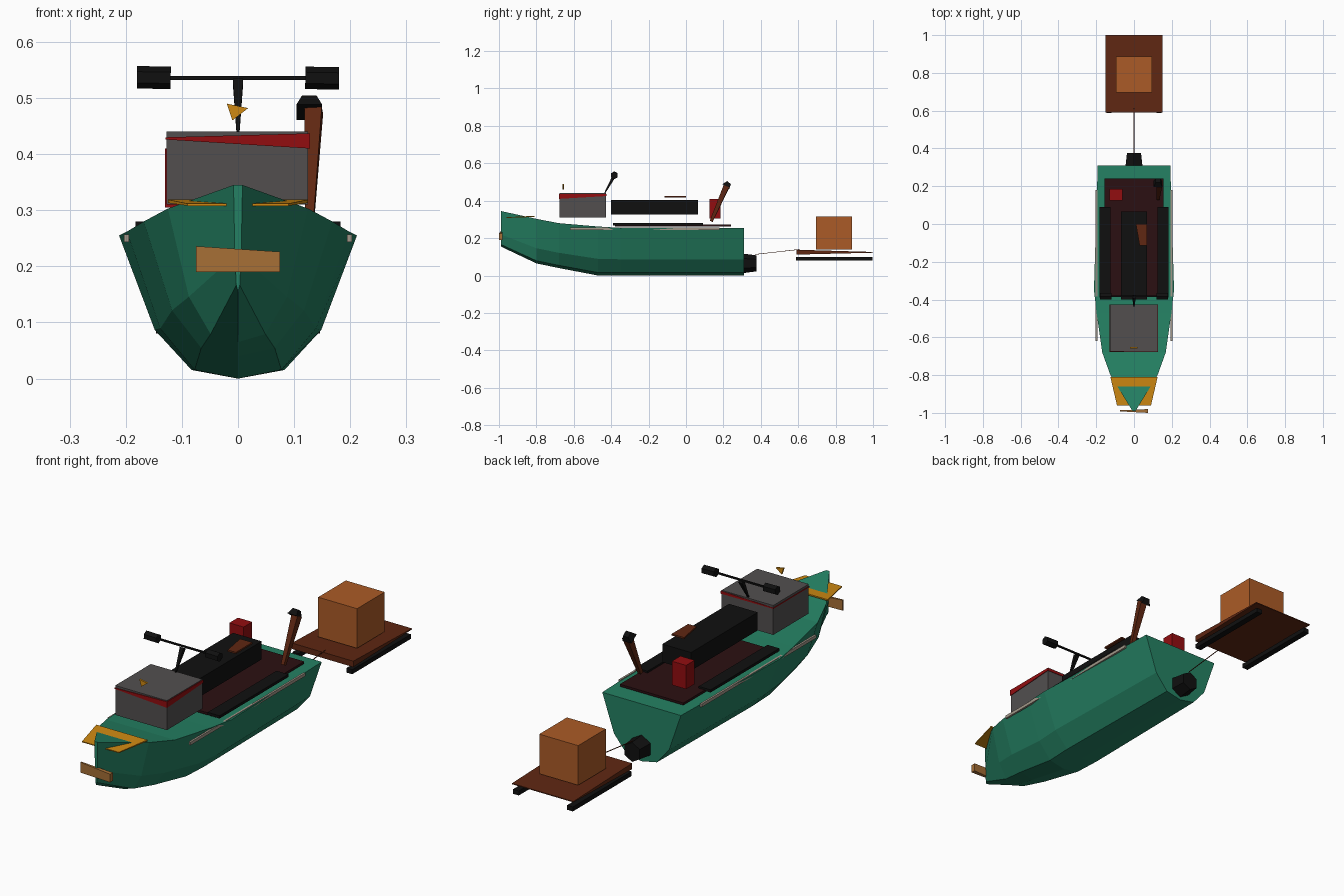
import bpy, bmesh, math
from mathutils import Vector


def mat(name, r, g, b):
    m = bpy.data.materials.new(name)
    m.diffuse_color = (r, g, b, 1)
    return m


GREEN = mat("hull green", 0.018, 0.22, 0.125)
GREY = mat("cabin grey", 0.085, 0.078, 0.078)
RED = mat("red", 0.29, 0.004, 0.005)
DECK = mat("dark maroon", 0.024, 0.005, 0.006)
BROWN = mat("brown", 0.115, 0.02, 0.006)
ORANGE = mat("crate orange", 0.41, 0.105, 0.02)
GOLD = mat("gold", 0.62, 0.25, 0.006)
TAN = mat("tan", 0.38, 0.16, 0.037)
BLACK = mat("black", 0.005, 0.005, 0.005)
BEIGE = mat("beige", 0.36, 0.31, 0.25)


def mesh(name, verts, faces, material):
    me = bpy.data.meshes.new(name)
    me.from_pydata([tuple(v) for v in verts], [], faces)
    me.materials.append(material)
    bm = bmesh.new()
    bm.from_mesh(me)
    bmesh.ops.recalc_face_normals(bm, faces=bm.faces)
    bm.to_mesh(me)
    bm.free()
    ob = bpy.data.objects.new(name, me)
    bpy.context.collection.objects.link(ob)
    return ob


def loft(name, rings, material):
    """Closed rings of equal point count, skinned and capped."""
    n = len(rings[0])
    verts = [p for r in rings for p in r]
    faces = [(i * n + j, i * n + (j + 1) % n, (i + 1) * n + (j + 1) % n, (i + 1) * n + j)
             for i in range(len(rings) - 1) for j in range(n)]
    faces += [tuple(range(n)), tuple(range(len(verts) - n, len(verts)))]
    return mesh(name, verts, faces, material)


def box(name, x, y, z, material):
    ring = lambda h: [(x[0], y[0], h), (x[1], y[0], h), (x[1], y[1], h), (x[0], y[1], h)]
    return loft(name, [ring(z[0]), ring(z[1])], material)


def bar(name, a, b, ra, rb, material, sides=4):
    """Tapered rod between two points."""
    a, b = Vector(a), Vector(b)
    q = (b - a).to_track_quat('Z', 'Y')
    ring = lambda c, r: [c + q @ Vector((r * math.cos(t), r * math.sin(t), 0)) for t in
                         [math.tau * (k + 0.5) / sides for k in range(sides)]]
    return loft(name, [ring(a, ra), ring(b, rb)], material)


# Hull: y, half width, keel height, sheer height
stations = [(-0.99, 0.008, 0.155, 0.345), (-0.8, 0.125, 0.065, 0.303),
            (-0.68, 0.168, 0.04, 0.28), (-0.47, 0.198, 0.0, 0.262),
            (-0.35, 0.212, 0.0, 0.255), (0.31, 0.192, 0.0, 0.253)]
half = [(0.39, 0.06), (0.70, 0.34), (1.0, 1.0)]
section = [(-u, v) for u, v in reversed(half)] + [(0, 0)] + half
loft("hull", [[(u * w, y, lo + v * (hi - lo)) for u, v in section]
              for y, w, lo, hi in stations], GREEN)

# Deck, side boards and rubbing strips
box("deck_floor", (-0.155, 0.155), (-0.38, 0.24), (0.262, 0.272), DECK)
for s, side in ((-1, "left"), (1, "right")):
    xs = sorted((s * 0.125, s * 0.183))
    box(side + "_footboard", xs, (-0.39, 0.09), (0.268, 0.28), BLACK)
    xs = sorted((s * 0.194, s * 0.203))
    box(side + "_rubbing_strip", xs, (-0.62, 0.18), (0.243, 0.257), BEIGE)

# Bow plates
mesh("bow_band", [(-0.125, -0.81, 0.319), (0.125, -0.81, 0.319), (0.09, -0.96, 0.312),
                  (-0.09, -0.96, 0.312), (-0.125, -0.81, 0.313), (0.125, -0.81, 0.313),
                  (0.09, -0.96, 0.308), (-0.09, -0.96, 0.308)],
     [(0, 1, 2, 3), (4, 5, 6, 7), (0, 1, 5, 4), (1, 2, 6, 5), (2, 3, 7, 6), (3, 0, 4, 7)], GOLD)
loft("bow_board", [[(-0.075, -0.992, 0.19), (-0.075, -0.986, 0.19),
                    (-0.075, -0.986, 0.236), (-0.075, -0.992, 0.236)],
                   [(0.075, -1.0, 0.19), (0.075, -0.98, 0.19),
                    (0.075, -0.98, 0.226), (0.075, -1.0, 0.226)]], TAN)

# Front cabin with a wedge-shaped red trim
box("cabin", (-0.127, 0.125), (-0.675, -0.427), (0.31, 0.44), GREY)
loft("cabin_trim", [[(-0.129, -0.678, 0.426), (0.128, -0.678, 0.41),
                     (0.128, -0.425, 0.425), (-0.129, -0.425, 0.426)],
                    [(-0.129, -0.678, 0.43), (0.128, -0.678, 0.437),
                     (0.128, -0.425, 0.437), (-0.129, -0.425, 0.43)]], RED)
tri = [(-0.02, 0.49), (0.018, 0.482), (-0.01, 0.46)]
loft("cabin_ornament", [[(x, y, z) for x, z in tri] for y in (-0.66, -0.652)], GOLD)

# Handlebar
bar("steering_stem", (0, -0.435, 0.44), (0, -0.385, 0.53), 0.004, 0.013, BLACK)
bar("handlebar", (-0.13, -0.383, 0.536), (0.13, -0.383, 0.536), 0.005, 0.005, BLACK)
for s, side in ((-1, "left"), (1, "right")):
    bar(side + "_grip", (s * 0.12, -0.383, 0.536), (s * 0.18, -0.383, 0.536 - s * 0.001),
        0.02, 0.02, BLACK, 6)

# Seat and fittings
box("seat", (-0.07, 0.07), (-0.4, 0.065), (0.325, 0.405), BLACK)
loft("seat_plate", [[(0.01, 0, h), (0.07, 0, h), (0.07, -0.115, h), (0.03, -0.115, h)]
                    for h in (0.418, 0.425)], BROWN)
box("red_can", (-0.13, -0.06), (0.125, 0.185), (0.305, 0.41), RED)
bar("lever", (0.128, 0.135, 0.29), (0.135, 0.217, 0.478), 0.011, 0.022, BROWN)
bar("lever_cap", (0.127, 0.213, 0.475), (0.127, 0.23, 0.497), 0.032, 0.018, BLACK)

# Stern motor and tow rope
bar("motor", (0, 0.305, 0.065), (0, 0.376, 0.065), 0.052, 0.043, BLACK, 6)
bar("tow_rope", (0, 0.37, 0.113), (0, 0.61, 0.14), 0.002, 0.002, BROWN)

# Towed sled with crate
loft("sled_platform", [[(-0.15, 0.59, 0.112), (0.15, 0.59, 0.112),
                        (0.15, 0.59, 0.138), (-0.15, 0.59, 0.138)],
                       [(-0.15, 1.0, 0.122), (0.15, 1.0, 0.122),
                        (0.15, 1.0, 0.126), (-0.15, 1.0, 0.126)]], BROWN)
box("crate", (-0.095, 0.095), (0.695, 0.888), (0.14, 0.315), ORANGE)
for s, side in ((-1, "left"), (1, "right")):
    xs = sorted((s * 0.118, s * 0.146))
    box(side + "_runner", xs, (0.588, 0.998), (0.08, 0.1), BLACK)
